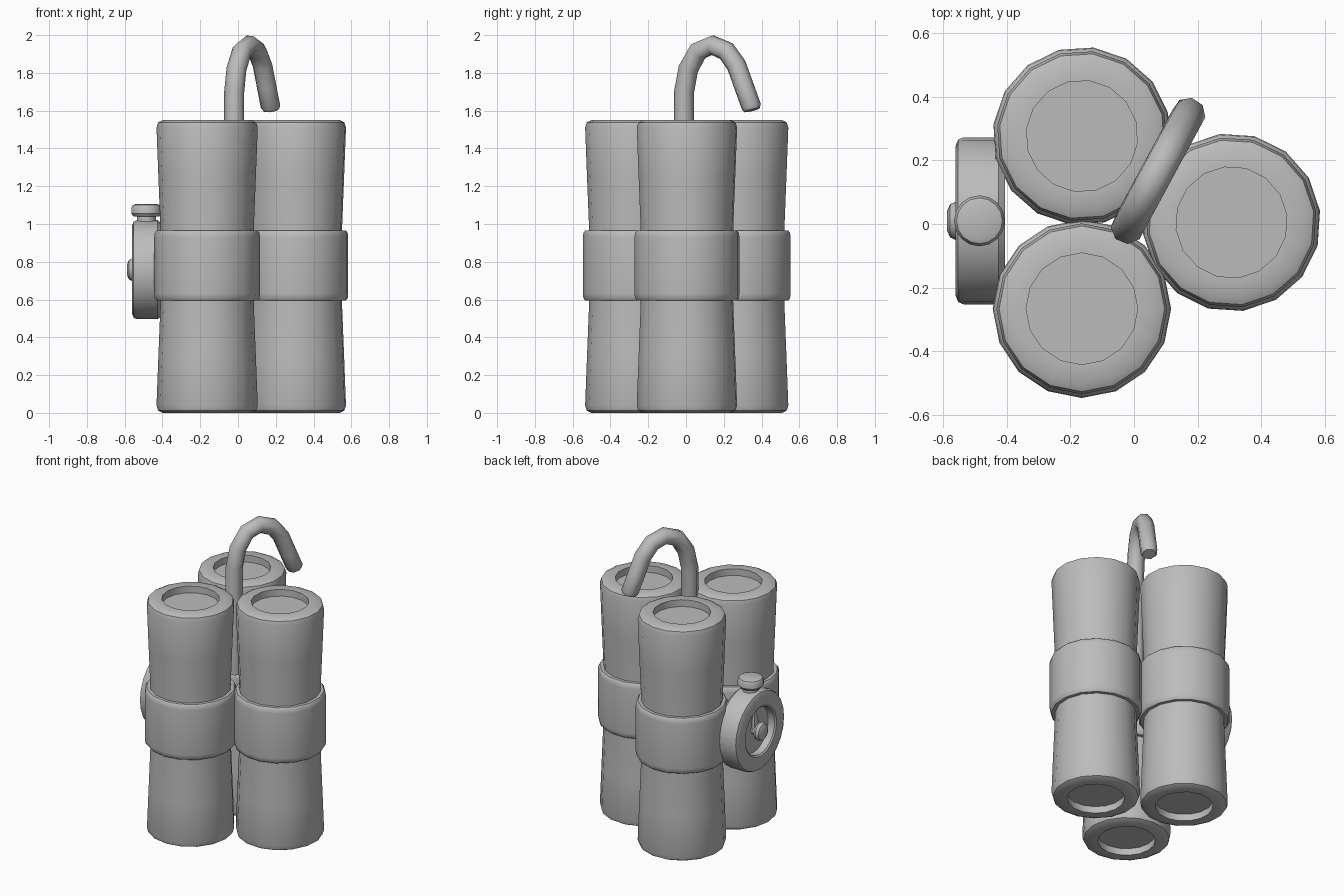
import bpy
import bmesh
import math
from mathutils import Matrix, Vector

cube = bpy.data.objects.get("Cube")
if cube:
    bpy.data.objects.remove(cube, do_unlink=True)

grey = bpy.data.materials.new("plain_grey")
grey.use_nodes = True
grey.diffuse_color = (0.5, 0.5, 0.5, 1)
grey.node_tree.nodes["Principled BSDF"].inputs["Base Color"].default_value = (0.5, 0.5, 0.5, 1)


def finish(obj, angle=35):
    """Give the part its material and smooth shading with sharp edges kept."""
    obj.data.materials.clear()
    obj.data.materials.append(grey)
    bpy.ops.object.select_all(action="DESELECT")
    obj.select_set(True)
    bpy.context.view_layer.objects.active = obj
    bpy.ops.object.shade_smooth_by_angle(angle=math.radians(angle))


def lathe(name, profile, matrix, sides=16):
    """Revolve (radius, height) points around local z and cap both ends."""
    bm = bmesh.new()
    rings = []
    for r, h in profile:
        rings.append([bm.verts.new((r * math.cos(math.tau * i / sides),
                                    r * math.sin(math.tau * i / sides), h))
                      for i in range(sides)])
    for a, b in zip(rings, rings[1:]):
        for i in range(sides):
            j = (i + 1) % sides
            bm.faces.new((a[i], a[j], b[j], b[i]))
    bm.faces.new(rings[0][::-1])
    bm.faces.new(rings[-1])
    bmesh.ops.recalc_face_normals(bm, faces=bm.faces)
    mesh = bpy.data.meshes.new(name)
    bm.to_mesh(mesh)
    bm.free()
    obj = bpy.data.objects.new(name, mesh)
    bpy.context.collection.objects.link(obj)
    obj.matrix_world = matrix
    finish(obj)
    return obj


def mirrored(half, height):
    """Complete a lower half profile with its reflection."""
    return half + [(r, height - h) for r, h in reversed(half)]


# Three waisted sticks with recessed ends, each wrapped by a band
stick_half = [(0.175, 0.045), (0.175, 0), (0.235, 0), (0.26, 0.013),
              (0.268, 0.04), (0.258, 0.3), (0.248, 0.55), (0.245, 0.7)]
band_half = [(0.235, 0), (0.268, 0), (0.277, 0.012), (0.28, 0.035)]
stick_profile = mirrored(stick_half, 1.55)
band_profile = mirrored(band_half, 0.37)
for k, side in enumerate(("front", "left", "back")):
    turn = Matrix.Rotation(k * math.tau / 3, 4, "Z")
    offset = Vector((math.cos(math.radians(240)), math.sin(math.radians(240)), 0)) * 0.313
    place = Matrix.Translation((-0.007, 0.005, 0)) @ turn @ Matrix.Translation(offset)
    lathe(side + "_stick", stick_profile, place)
    lathe(side + "_band", band_profile, place @ Matrix.Translation((0, 0, 0.595)))

# Hooked fuse rising from the middle
path = [(0, 1.0), (0, 1.7), (0.025, 1.82), (0.085, 1.915), (0.17, 1.947),
        (0.255, 1.915), (0.315, 1.84), (0.36, 1.73), (0.405, 1.62), (0.41, 1.603)]
curve = bpy.data.curves.new("fuse", "CURVE")
curve.dimensions = "3D"
curve.bevel_depth = 0.053
curve.bevel_resolution = 2
curve.use_fill_caps = True
spline = curve.splines.new("POLY")
spline.points.add(len(path) - 1)
lean = Vector((0.475, 0.88, 0))
for point, (d, z) in zip(spline.points, path):
    point.co = (-0.02 + lean.x * d, -0.01 + lean.y * d, z, 1)
spline.points[-1].radius = 0.8
fuse = bpy.data.objects.new("fuse", curve)
bpy.context.collection.objects.link(fuse)
bpy.ops.object.select_all(action="DESELECT")
fuse.select_set(True)
bpy.context.view_layer.objects.active = fuse
bpy.ops.object.convert(target="MESH")
finish(bpy.context.view_layer.objects.active, 50)

# Timer dial facing the right side, with a sunken face
dial = Matrix.Translation((-0.405, 0.01, 0.758)) @ Matrix.Rotation(-math.pi / 2, 4, "Y")
lathe("timer_case", [(0.245, 0), (0.262, 0.02), (0.262, 0.13), (0.255, 0.147),
                     (0.235, 0.155), (0.165, 0.155), (0.155, 0.147), (0.155, 0.1)],
      dial, 24)
lathe("timer_knob", [(0.03, 0.09), (0.03, 0.135), (0.055, 0.14), (0.06, 0.155),
                     (0.052, 0.172), (0.03, 0.182)], dial)

# Pointed hand above the knob
hand = Matrix.Translation((-0.515, 0.01, 0.76)) @ Matrix.Diagonal((0.5, 1, 1, 1))
lathe("timer_hand", [(0.03, 0), (0.03, 0.06), (0.004, 0.145)], hand, 8)

# Push button on top of the dial
lathe("timer_button", [(0.05, 0), (0.05, 0.04), (0.068, 0.04), (0.08, 0.055),
                       (0.08, 0.085), (0.072, 0.1), (0.055, 0.106)],
      Matrix.Translation((-0.485, 0.01, 1.0)))
